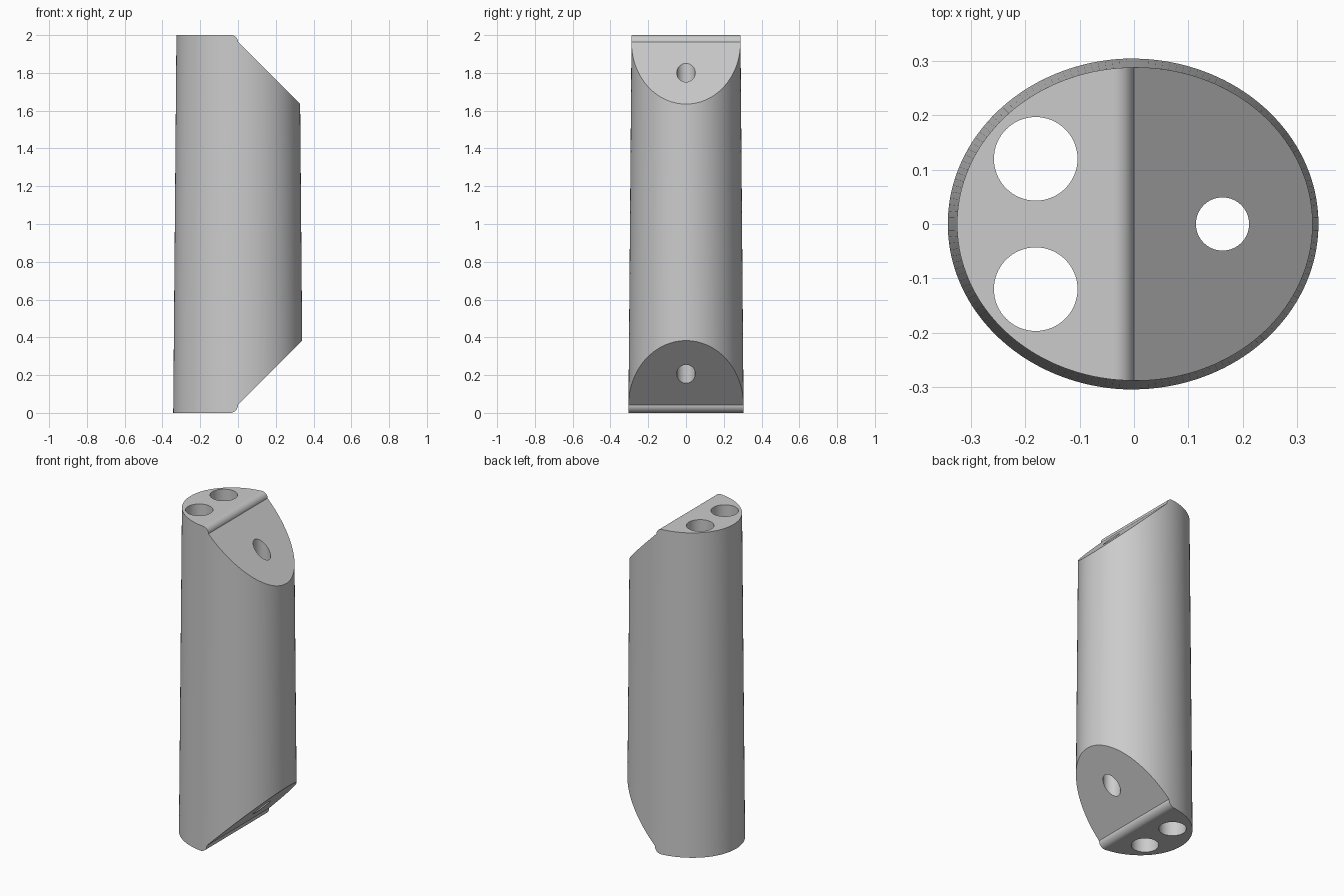
import bpy, bmesh, math

cube = bpy.data.objects.get("Cube")
if cube:
    bpy.data.objects.remove(cube, do_unlink=True)

mat = bpy.data.materials.new("neutral_grey")
mat.use_nodes = True
GREY = (0.6, 0.6, 0.6, 1)
mat.diffuse_color = GREY
mat.node_tree.nodes["Principled BSDF"].inputs["Base Color"].default_value = GREY


def make_object(name, bm):
    bmesh.ops.recalc_face_normals(bm, faces=bm.faces[:])
    me = bpy.data.meshes.new(name)
    bm.to_mesh(me)
    bm.free()
    me.materials.append(mat)
    ob = bpy.data.objects.new(name, me)
    bpy.context.collection.objects.link(ob)
    return ob


def tapered_tube(name, x, y, low, high, z0, z1, n):
    """Closed elliptical column; low and high are (x radius, y radius)."""
    bm = bmesh.new()
    rings = []
    for (rx, ry), z in ((low, z0), (high, z1)):
        rings.append([bm.verts.new((x + rx * math.cos(2 * math.pi * i / n),
                                    y + ry * math.sin(2 * math.pi * i / n), z))
                      for i in range(n)])
    a, b = rings
    for i in range(n):
        j = (i + 1) % n
        bm.faces.new((a[i], a[j], b[j], b[i]))
    bm.faces.new(a[::-1])
    bm.faces.new(b)
    return make_object(name, bm)


def arc(cx, cz, r, a0, a1, steps=12):
    angles = [math.radians(a0 + (a1 - a0) * i / steps) for i in range(steps + 1)]
    return [(cx + r * math.cos(a), cz + r * math.sin(a)) for a in angles]


def boolean(ob, cutter, operation):
    mod = ob.modifiers.new(operation.title(), 'BOOLEAN')
    mod.operation, mod.object, mod.solver = operation, cutter, 'EXACT'
    bpy.context.view_layer.objects.active = ob
    bpy.ops.object.modifier_apply(modifier=mod.name)
    bpy.data.objects.remove(cutter, do_unlink=True)


# Tapered oval column, overlong so the side profile trims both ends
def radii(z):
    return 0.343 - 0.0085 * z, 0.305 - 0.0083 * z

body = tapered_tube("column_body", 0, 0, radii(-0.1), radii(2.1), -0.1, 2.1, 160)

# Side profile: flat ends, rounded lips and 45 degree bevels
R0, R1 = 0.043, 0.036
profile = [(-0.6, 0)] + arc(-R0, R0, R0, -90, 0) + [(0.6, R0 + 0.6), (0.6, 2 - R1 - 0.6)]
profile += arc(-R1, 2 - R1, R1, 0, 90) + [(-0.6, 2)]
bm = bmesh.new()
face = bm.faces.new([bm.verts.new((x, -0.6, z)) for x, z in profile])
ext = bmesh.ops.extrude_face_region(bm, geom=[face])
bmesh.ops.translate(bm, vec=(0, 1.2, 0),
                    verts=[v for v in ext["geom"] if isinstance(v, bmesh.types.BMVert)])
boolean(body, make_object("profile_cutter", bm), 'INTERSECT')

# Three bores running the full height
for x, y, r in ((-0.181, 0.12, 0.077), (-0.181, -0.12, 0.077), (0.163, 0, 0.049)):
    boolean(body, tapered_tube("bore_cutter", x, y, (r, r), (r, r), -0.5, 2.5, 64), 'DIFFERENCE')

# Smooth sides and bores, flat ends and bevels
bpy.ops.object.select_all(action='DESELECT')
body.select_set(True)
bpy.context.view_layer.objects.active = body
bpy.ops.object.shade_smooth_by_angle(angle=math.radians(25))
for p in body.data.polygons:
    if abs(p.normal.z) > 0.9995 or (abs(abs(p.normal.z) - 0.7071) < 0.002 and p.area > 0.01):
        p.use_smooth = False
